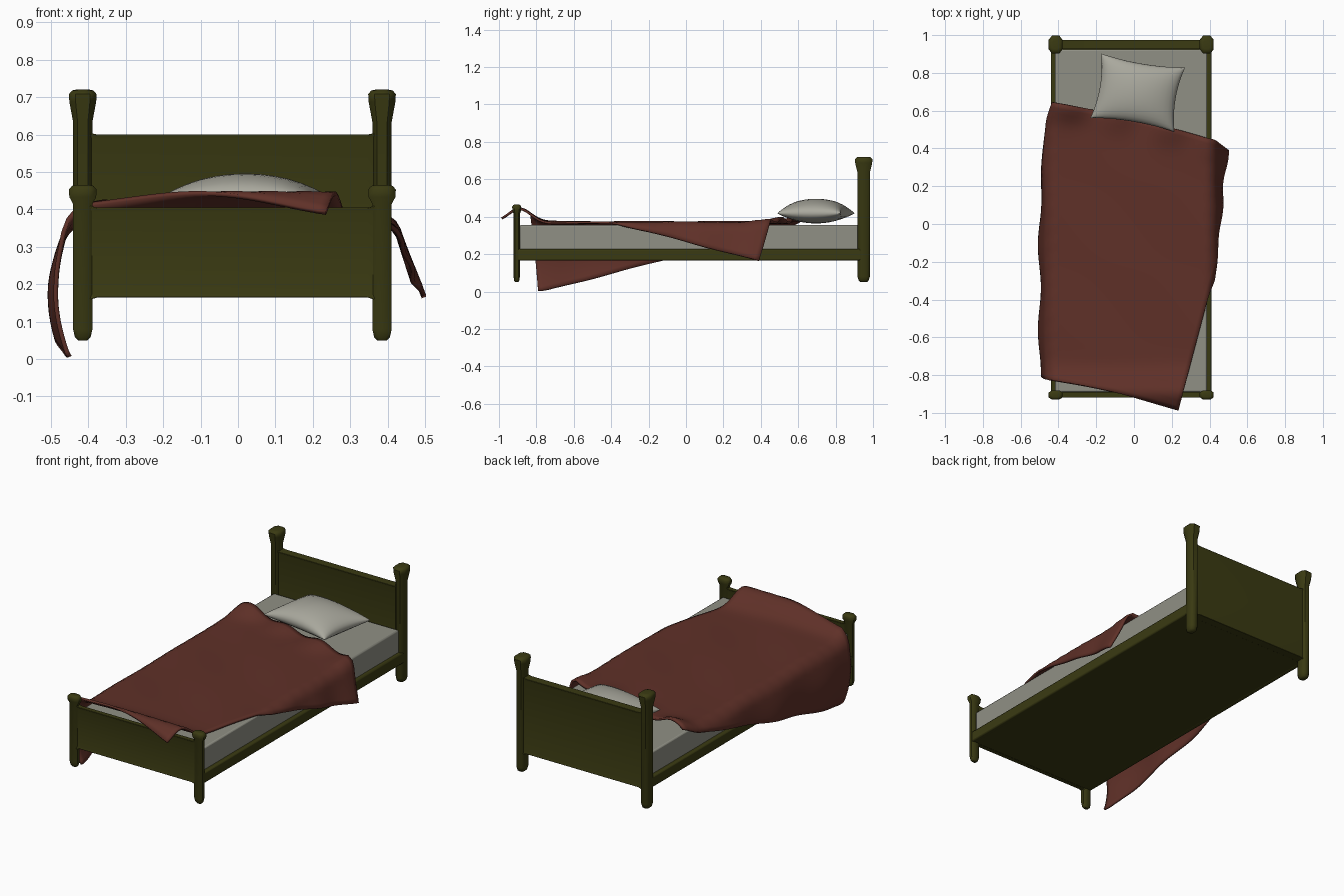
import bpy, bmesh, math
from math import sin, cos, pi, exp
from mathutils import Matrix, Vector

cube = bpy.data.objects.get("Cube")
if cube:
    bpy.data.objects.remove(cube, do_unlink=True)

MID = -0.015   # bed centre line in x
HALF = 0.4     # post spacing from the centre line


def material(name, rgb):
    m = bpy.data.materials.new(name)
    m.use_nodes = True
    m.diffuse_color = (*rgb, 1)
    m.node_tree.nodes["Principled BSDF"].inputs["Base Color"].default_value = (*rgb, 1)
    return m


wood = material("olive wood", (0.042, 0.042, 0.006))
red = material("dark red cloth", (0.115, 0.03, 0.021))
ticking = material("grey mattress", (0.28, 0.28, 0.235))
linen = material("pale linen", (0.40, 0.395, 0.34))


def finish(name, bm, mat, bevel=0, solid=0, angle=35):
    bmesh.ops.recalc_face_normals(bm, faces=bm.faces)
    me = bpy.data.meshes.new(name)
    bm.to_mesh(me)
    bm.free()
    me.materials.append(mat)
    ob = bpy.data.objects.new(name, me)
    bpy.context.collection.objects.link(ob)
    if solid:
        mod = ob.modifiers.new("thickness", "SOLIDIFY")
        mod.thickness, mod.offset = solid, 0
    if bevel:
        mod = ob.modifiers.new("bevel", "BEVEL")
        mod.width, mod.segments, mod.limit_method = bevel, 2, "ANGLE"
    bpy.ops.object.select_all(action="DESELECT")
    ob.select_set(True)
    bpy.context.view_layer.objects.active = ob
    bpy.ops.object.shade_smooth_by_angle(angle=math.radians(angle))
    return ob


def box(name, lo, hi, mat, bevel):
    bm = bmesh.new()
    lo, hi = Vector(lo), Vector(hi)
    bmesh.ops.create_cube(bm, size=1, matrix=Matrix.Translation((lo + hi) / 2)
                          @ Matrix.Diagonal((*(hi - lo), 1)))
    return finish(name, bm, mat, bevel)


def post(name, x, y, hx, hy, top, neck):
    """Eight-sided post with a rounded foot and a flared cap."""
    rings = [(0.05, 0.5), (0.058, 0.8), (0.08, 1), (top - neck, 1), (top - 0.032, 1.38),
             (top - 0.012, 1.42), (top - 0.002, 1.1), (top, 0.7)]
    bm = bmesh.new()
    loops = []
    for z, r in rings:
        loops.append([bm.verts.new((x + hx * r * max(-1, min(1, 1.4 * cos(a))),
                                    y + hy * r * max(-1, min(1, 1.4 * sin(a))), z))
                      for a in [pi / 8 + i * pi / 4 for i in range(8)]])
    for a, b in zip(loops, loops[1:]):
        for i in range(8):
            j = (i + 1) % 8
            bm.faces.new((a[i], a[j], b[j], b[i]))
    bm.faces.new(loops[0])
    bm.faces.new(loops[-1])
    finish(name, bm, wood, angle=50)


def board(name, y, hy, top):
    """End board with small flares where it meets the posts and sunk panels."""
    low = 0.165
    side = [(0.40, low - 0.025), (0.385, low - 0.008), (0.36, low),
            (0.36, top), (0.375, top + 0.003), (0.40, top + 0.012)]
    # right half bottom-to-top needs the end column in between
    right = [side[2], side[1], side[0], side[5], side[4], side[3]]
    outline = right + [(-x, z) for x, z in reversed(right)]
    bm = bmesh.new()
    face = bm.faces.new([bm.verts.new((MID + x, y - hy, z)) for x, z in outline])
    out = bmesh.ops.extrude_face_region(bm, geom=[face])
    back = [g for g in out["geom"] if isinstance(g, bmesh.types.BMFace)]
    bmesh.ops.translate(bm, vec=(0, 2 * hy, 0),
                        verts=[g for g in out["geom"] if isinstance(g, bmesh.types.BMVert)])
    bmesh.ops.recalc_face_normals(bm, faces=bm.faces)
    for f in [face] + back:
        bmesh.ops.inset_region(bm, faces=[f], thickness=0.014, depth=-0.004)
    finish(name, bm, wood, bevel=0.004)


# Bed frame
for side, label in ((-1, "right"), (1, "left")):
    x = MID + side * HALF
    post(f"head_post_{label}", x, 0.95, 0.026, 0.033, 0.72, 0.085)
    post(f"foot_post_{label}", x, -0.905, 0.026, 0.017, 0.465, 0.05)
    xr = MID + side * 0.41
    box(f"side_rail_{label}", (xr - 0.015, -0.905, 0.165), (xr + 0.015, 0.94, 0.228), wood, 0.008)
board("headboard", 0.95, 0.025, 0.60)
board("footboard", -0.905, 0.014, 0.405)
box("bed_base", (MID - 0.405, -0.90, 0.166), (MID + 0.405, 0.94, 0.19), wood, 0.002)

# Mattress
box("mattress", (MID - 0.402, -0.89, 0.185), (MID + 0.402, 0.925, 0.355), ticking, 0.008)


# Pillow: two puffed sheets joined at a pinched seam
def pillow():
    n = 16
    bm = bmesh.new()
    turn = Matrix.Rotation(math.radians(-9.5), 3, "Z")
    for s in (-1, 1):
        grid = []
        for i in range(n + 1):
            row = []
            for j in range(n + 1):
                u, v = sin((i / n - 0.5) * pi), sin((j / n - 0.5) * pi)
                puff = max(0, (1 - u * u) * (1 - v * v)) ** 0.45
                seam = 0.012 * (1 - u * u)
                p = Vector((0.225 * u * (1 - 0.1 * (1 - v * v)),
                            0.172 * v * (1 - 0.1 * (1 - u * u)), s * 0.066 * puff + seam))
                row.append(bm.verts.new(turn @ p + Vector((0.02, 0.695, 0.418))))
            grid.append(row)
        for a, b in zip(grid, grid[1:]):
            for j in range(n):
                bm.faces.new((a[j], b[j], b[j + 1], a[j + 1]))
    bmesh.ops.remove_doubles(bm, verts=bm.verts, dist=0.0004)
    finish("pillow", bm, linen, angle=60)


pillow()


# Blanket: a skewed rectangle laid flat, then folded over the mattress edges
def drape(s, t):
    head = Vector((-0.43, 0.645)).lerp(Vector((0.60, 0.39)), s)
    foot = Vector((-0.80, -0.79)).lerp(Vector((0.235, -0.985)), s)
    x, y = head.lerp(foot, t)
    y += 0.035 * sin(pi * s) * (t ** 4 + (1 - t) ** 6 * 0.6)
    over_l, over_r = max(0, -0.425 - x), max(0, x - 0.395)
    hang = over_l + over_r
    z = 0.368 + 0.004 * sin(9 * x + 5 * y) * sin(7 * y)
    # rise over the footboard, rumpled hem near the pillow
    z += 0.075 * exp(-((y + 0.89) / 0.085) ** 2) * exp(-hang / 0.06)
    z += 0.03 * exp(-(t / 0.05) ** 2) * exp(-((x + 0.33) / 0.12) ** 2)
    z += 0.012 * exp(-(t / 0.06) ** 2) * (1 + sin(24 * s)) * exp(-hang / 0.05)
    z -= hang
    if over_l:
        x = -0.425 - min(0.028, over_l) - 0.042 * sin(pi * over_l / 0.39) ** 1.0
        x += 0.008 * sin(14 * y) * min(1, over_l * 6)
    if over_r:
        x = 0.395 + min(0.022, over_r) + 0.36 * over_r + 0.008 * sin(22 * y) * min(1, over_r * 6)
    return x, y, max(z, 0.006)


def blanket():
    nu, nv = 44, 56
    bm = bmesh.new()
    grid = [[bm.verts.new(drape(i / nu, j / nv)) for i in range(nu + 1)] for j in range(nv + 1)]
    for a, b in zip(grid, grid[1:]):
        for i in range(nu):
            bm.faces.new((a[i], a[i + 1], b[i + 1], b[i]))
    finish("blanket", bm, red, solid=0.012, angle=40)


blanket()
